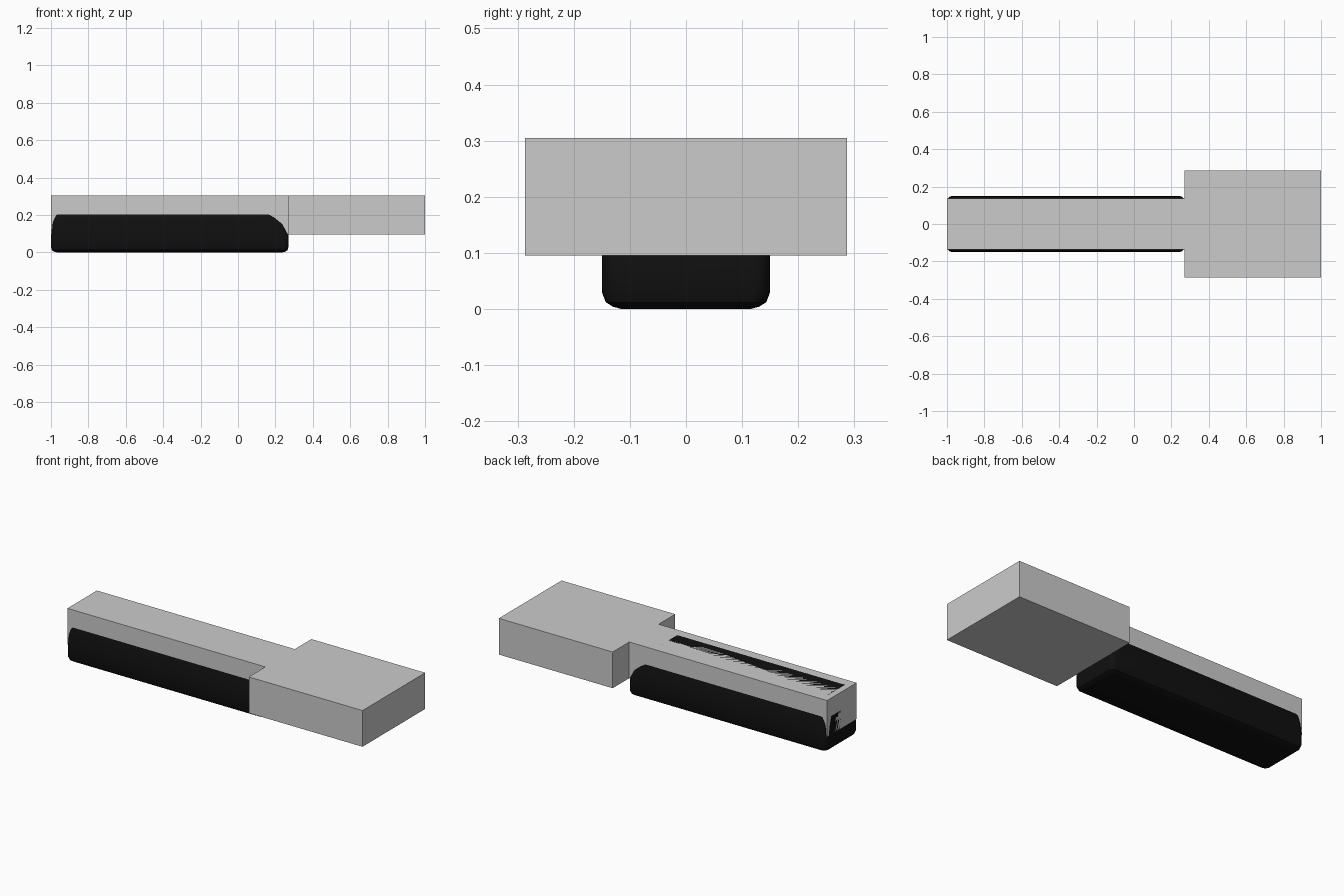
import bpy, bmesh
from math import cos, sin, pi

if "Cube" in bpy.data.objects:
    bpy.data.objects.remove(bpy.data.objects["Cube"])


def finish(bm, name):
    bmesh.ops.recalc_face_normals(bm, faces=bm.faces)
    mesh = bpy.data.meshes.new(name)
    bm.to_mesh(mesh)
    bm.free()
    obj = bpy.data.objects.new(name, mesh)
    bpy.context.collection.objects.link(obj)
    return obj


def rounded_ring(bm, z, x0, x1, hy, r, steps=6):
    """Rounded rectangle of vertices at height z."""
    ring = []
    corners = [(x1 - r, hy - r), (x0 + r, hy - r), (x0 + r, r - hy), (x1 - r, r - hy)]
    for i, (cx, cy) in enumerate(corners):
        for k in range(steps + 1):
            a = (i + k / steps) * pi / 2
            ring.append(bm.verts.new((cx + r * cos(a), cy + r * sin(a), z)))
    return ring


# Grey T-shaped body: narrow arm and wide head in one extruded outline
Z0, Z1 = 0.095, 0.305
half = [(-1, 0.135), (0.27, 0.135), (0.27, 0.287), (1, 0.287)]
outline = half + [(x, -y) for x, y in reversed(half)]
bm = bmesh.new()
face = bm.faces.new([bm.verts.new((x, y, Z0)) for x, y in outline])
ext = bmesh.ops.extrude_face_region(bm, geom=[face])
bmesh.ops.translate(bm, vec=(0, 0, Z1 - Z0),
                    verts=[g for g in ext["geom"] if isinstance(g, bmesh.types.BMVert)])
finish(bm, "body")

# Black rounded grip lofted through sections: z, x min, x max, half width, corner radius
sections = [
    (0.000, -0.970, 0.240, 0.115, 0.025),
    (0.004, -0.985, 0.255, 0.130, 0.028),
    (0.012, -0.995, 0.265, 0.143, 0.030),
    (0.030, -1.000, 0.270, 0.150, 0.030),
    (0.095, -1.000, 0.270, 0.150, 0.030),
    (0.150, -1.000, 0.245, 0.147, 0.036),
    (0.200, -1.000, 0.200, 0.136, 0.038),
    (0.250, -0.995, 0.160, 0.119, 0.030),
    (0.290, -0.985, 0.125, 0.098, 0.018),
    (0.305, -0.965, 0.112, 0.080, 0.004),
]
bm = bmesh.new()
rings = [rounded_ring(bm, *s) for s in sections]
for a, b in zip(rings, rings[1:]):
    n = len(a)
    for i in range(n):
        j = (i + 1) % n
        bm.faces.new((a[i], a[j], b[j], b[i]))
bm.faces.new(rings[0])
bm.faces.new(rings[-1])
grip = finish(bm, "grip")
mat = bpy.data.materials.new("black_rubber")
mat.diffuse_color = (0.005, 0.005, 0.005, 1)
mat.use_nodes = True
mat.node_tree.nodes["Principled BSDF"].inputs["Base Color"].default_value = mat.diffuse_color
grip.data.materials.append(mat)
bpy.context.view_layer.objects.active = grip
grip.select_set(True)
bpy.ops.object.shade_smooth_by_angle(angle=0.6)
